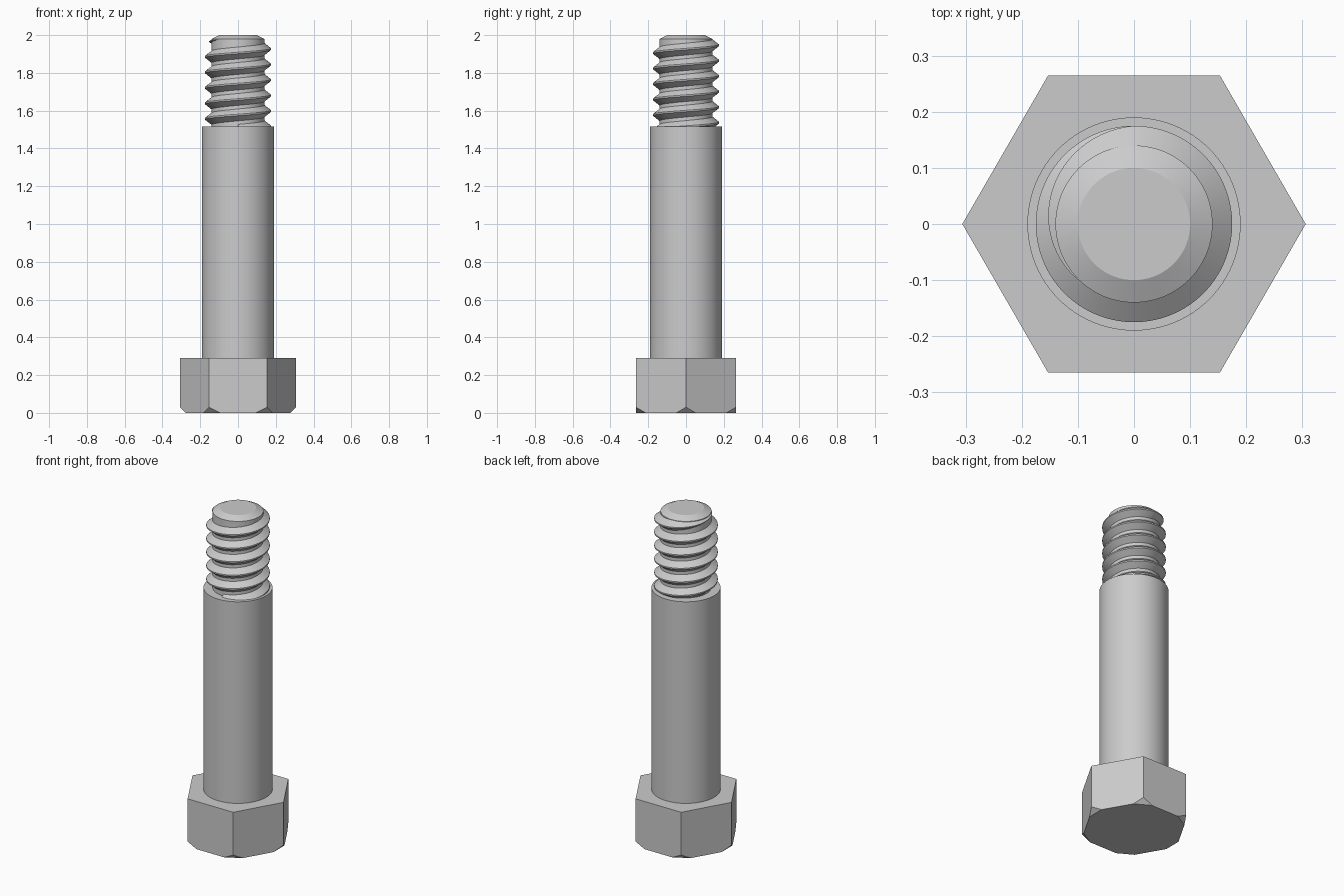
import bpy
import bmesh
from math import sin, cos, pi, radians
from mathutils import Vector

cube = bpy.data.objects.get("Cube")
if cube:
    bpy.data.objects.remove(cube, do_unlink=True)

# Single steel colour
steel = bpy.data.materials.new("steel_grey")
steel.use_nodes = True
steel.diffuse_color = (0.6, 0.6, 0.6, 1)
steel.node_tree.nodes["Principled BSDF"].inputs["Base Color"].default_value = (0.6, 0.6, 0.6, 1)

CORE, CREST, PITCH = 0.14, 0.175, 0.082


def finish(bm, name, smooth=True):
    bmesh.ops.recalc_face_normals(bm, faces=bm.faces)
    mesh = bpy.data.meshes.new(name)
    bm.to_mesh(mesh)
    bm.free()
    mesh.materials.append(steel)
    obj = bpy.data.objects.new(name, mesh)
    bpy.context.collection.objects.link(obj)
    if smooth:
        bpy.ops.object.select_all(action="DESELECT")
        obj.select_set(True)
        bpy.context.view_layer.objects.active = obj
        bpy.ops.object.shade_smooth_by_angle(angle=radians(22))
    return obj


def bridge(bm, a, b):
    n = len(a)
    for i in range(n):
        j = (i + 1) % n
        bm.faces.new((a[i], a[j], b[j], b[i]))


def turned(profile, sides):
    """Revolve (radius, z) points around z and cap both ends."""
    bm = bmesh.new()
    rings = [[bm.verts.new((r * cos(2 * pi * i / sides), r * sin(2 * pi * i / sides), z))
              for i in range(sides)] for r, z in profile]
    for a, b in zip(rings, rings[1:]):
        bridge(bm, a, b)
    bm.faces.new(rings[0])
    bm.faces.new(rings[-1])
    return bm


# Hexagonal head with its six lower corners cut off at 45 degrees
bm = turned([(0.306, 0), (0.306, 0.29)], 6)
for i in range(6):
    a = i * pi / 3
    cut = bmesh.ops.bisect_plane(
        bm, geom=bm.verts[:] + bm.edges[:] + bm.faces[:],
        plane_co=Vector((0.306 * cos(a), 0.306 * sin(a), 0.03)),
        plane_no=Vector((cos(a), sin(a), -1)).normalized(), clear_outer=True)
    rim = [e for e in cut["geom_cut"] if isinstance(e, bmesh.types.BMEdge)]
    bmesh.ops.edgeloop_fill(bm, edges=rim)
finish(bm, "hex_head", smooth=False)

# Plain shank
finish(turned([(0.19, 0.2), (0.19, 1.515)], 96), "shank")

# Core of the threaded end, chamfered at the tip
finish(turned([(CORE, 1.45), (CORE, 1.98), (0.1, 2)], 96), "threaded_core")

# Helical thread ridge that runs out into the core at the top
bm = bmesh.new()
steps = 72
first, last = int(-5.25 * steps), int(0.625 * steps)
fade_start = steps // 4
sections = []
for k in range(first, last + 1):
    a = 2 * pi * k / steps
    z = 1.926 + PITCH * k / steps
    fade = min(1, (last - k) / (last - fade_start)) * 0.98 + 0.02
    section = []
    for depth, half in ((-0.2, -0.037), (1, -0.004), (1, 0.004), (-0.2, 0.037)):
        r = CORE + (CREST - CORE) * (depth * fade if depth > 0 else depth)
        section.append(bm.verts.new((r * cos(a), r * sin(a), z + half * fade)))
    sections.append(section)
for a, b in zip(sections, sections[1:]):
    bridge(bm, a, b)
bm.faces.new(sections[0])
bm.faces.new(sections[-1])
finish(bm, "thread_ridge")
